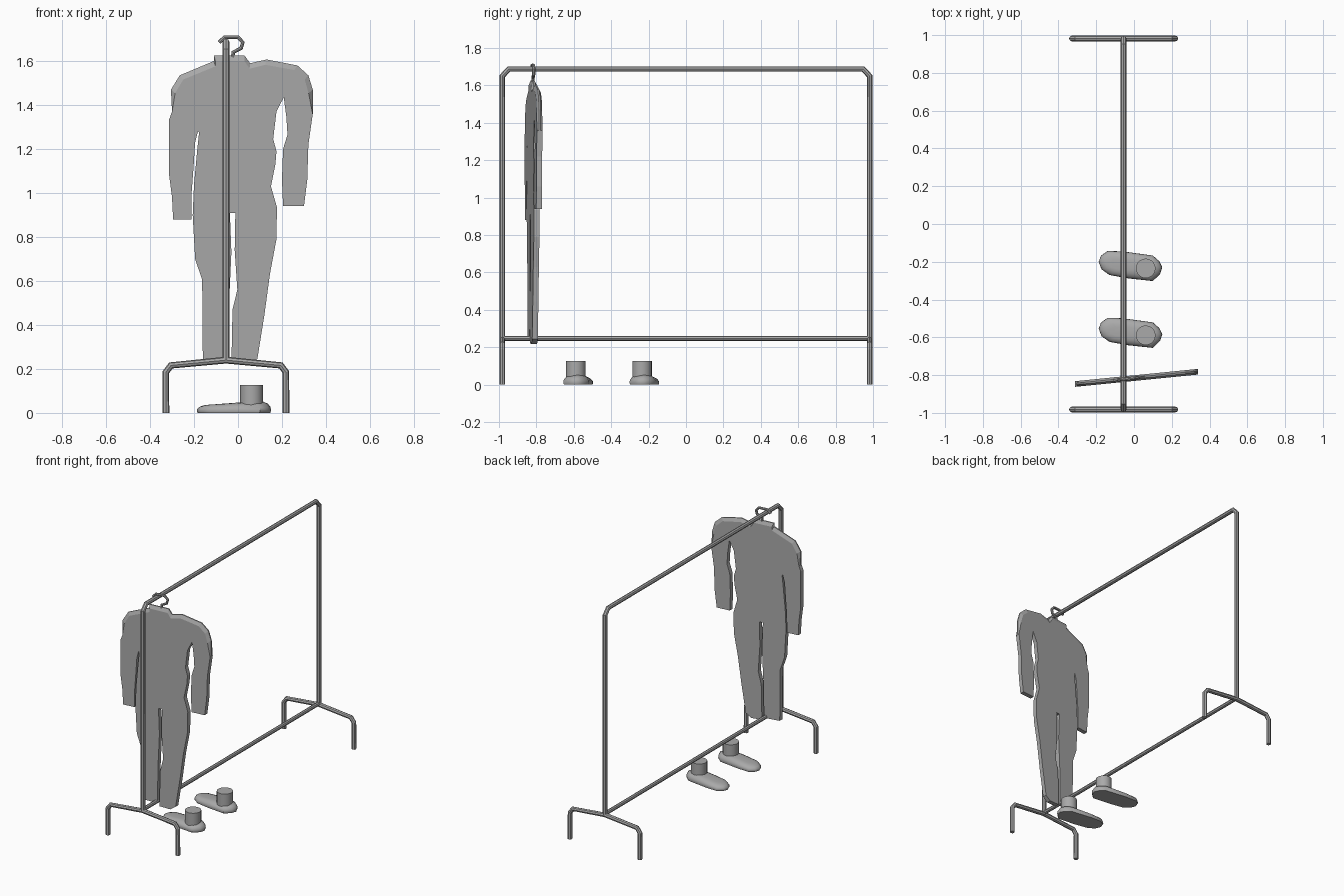
import bpy, bmesh, math
from mathutils import Vector

cube = bpy.data.objects.get("Cube")
if cube:
    bpy.data.objects.remove(cube)

grey = bpy.data.materials.new("mid grey")
grey.use_nodes = True
grey.diffuse_color = (0.4, 0.4, 0.4, 1)
grey.node_tree.nodes["Principled BSDF"].inputs["Base Color"].default_value = (0.4, 0.4, 0.4, 1)


def add(name, data):
    obj = bpy.data.objects.new(name, data)
    bpy.context.collection.objects.link(obj)
    data.materials.append(grey)
    return obj


def tube(name, points, radius):
    """Faceted tube along a path."""
    curve = bpy.data.curves.new(name, 'CURVE')
    curve.dimensions = '3D'
    curve.bevel_depth = radius
    curve.bevel_resolution = 2
    curve.use_fill_caps = True
    spline = curve.splines.new('POLY')
    spline.points.add(len(points) - 1)
    for p, co in zip(spline.points, points):
        p.co = (*co, 1)
    spline.use_smooth = False
    return add(name, curve)


def loft(name, rings):
    """Closed solid through rings that share a point count."""
    bm = bmesh.new()
    loops = [[bm.verts.new(p) for p in ring] for ring in rings]
    n = len(loops[0])
    for a, b in zip(loops, loops[1:]):
        for i in range(n):
            j = (i + 1) % n
            bm.faces.new((a[i], a[j], b[j], b[i]))
    bm.faces.new(loops[0])
    bm.faces.new(loops[-1])
    bmesh.ops.recalc_face_normals(bm, faces=bm.faces)
    mesh = bpy.data.meshes.new(name)
    bm.to_mesh(mesh)
    bm.free()
    return add(name, mesh)


# Rack: one bent rail, a lower bar and two bent feet
RX, RY, R = -0.055, 0.982, 0.0155
half = [(RX, -RY, 0.24), (RX, -RY, 1.65), (RX, -RY + 0.035, 1.688)]
tube("rack_rail", half + [(x, -y, z) for x, y, z in reversed(half)], R)
tube("lower_bar", [(RX, -RY, 0.248), (RX, RY, 0.248)], 0.0135)
for name, y in (("front_foot", -RY), ("back_foot", RY)):
    side = [(0.273, 0), (0.273, 0.185), (0.25, 0.216)]
    path = [(RX - x, y, z) for x, z in side] + [(RX, y, 0.24)]
    path += [(RX + x, y, z) for x, z in reversed(side)]
    tube(name, path, R)

# Hanging suit: flat outline with softened shoulders
shoulders = [(-.11, 1.6), (-.11, 1.625), (.03, 1.625), (.055, 1.59), (.13, 1.607),
             (.27, 1.58), (.32, 1.535), (.34, 1.47)]
left_arm = [(.34, 1.36), (.32, 1.22), (.315, 1.06), (.3, .94), (.205, .94),
            (.2, 1.06), (.205, 1.2), (.225, 1.265), (.22, 1.345), (.208, 1.435)]
left_leg = [(.175, 1.37), (.16, 1.245), (.175, 1.19), (.17, 1.13), (.15, 1.03),
            (.177, .935), (.175, .79), (.145, .63), (.12, .445), (.088, .245),
            (.05, .218), (-.03, .222), (-.025, .47), (-.003, .56), (-.015, .74), (-.012, .91)]
right_leg = [(-.037, .91), (-.03, .73), (-.04, .51), (-.045, .24), (-.16, .245),
             (-.163, .605), (-.195, .7), (-.206, .9), (-.2, 1.04), (-.185, 1.2), (-.177, 1.275)]
right_arm = [(-.182, 1.28), (-.195, 1.23), (-.202, 1.12), (-.211, 1), (-.212, .88), (-.295, .88),
             (-.3, .98), (-.313, 1.08), (-.313, 1.335), (-.3, 1.37), (-.305, 1.47), (-.265, 1.535)]
outline = shoulders + left_arm + left_leg + right_leg + right_arm


def suit_y(x):
    return -0.816 + 0.1 * x


def suit_ring(depth, soften):
    ring = []
    for x, z in outline:
        p = Vector((x, z))
        if z > 1.46:
            p += (Vector((0.02, 1.2)) - p).normalized() * soften
        ring.append((p.x, suit_y(p.x) + depth, p.y))
    return ring


loft("suit", [suit_ring(d, s) for d, s in
              ((-0.015, 0.025), (-0.004, 0), (0.004, 0), (0.015, 0.025))])

# Hanger hook
hook = [(-.085, 1.685), (-.062, 1.708), (0, 1.708), (.022, 1.685),
        (.014, 1.658), (-.022, 1.64), (-.025, 1.59)]
tube("hanger_hook", [(x, suit_y(x), z) for x, z in hook], 0.009)

# Pair of shoes, each a rounded body with an ankle stub
sole = [(-.187, -.2), (-.175, -.168), (-.14, -.143), (-.06, -.145), (.1, -.167), (.135, -.198),
        (.15, -.23), (.138, -.265), (.1, -.302), (-.03, -.288), (-.13, -.27), (-.172, -.24)]


def shoe_ring(z, scale, offset):
    cx, cy = -0.018, -0.22
    return [(cx + (x - cx) * (0.5 + 0.5 * scale), cy + (y - cy) * scale + offset,
             z * (0.93 + x)) for x, y in sole]


for name, offset in (("left_shoe", 0), ("right_shoe", -0.354)):
    body = loft(name, [shoe_ring(z, s, offset) for z, s in
                       ((0, 0.96), (0.008, 1), (0.024, 0.98), (0.038, 0.84), (0.047, 0.6), (0.05, 0.35))])
    bm = bmesh.new()
    bmesh.ops.create_cone(bm, cap_ends=True, segments=20, radius1=0.052, radius2=0.052, depth=0.1)
    mesh = bpy.data.meshes.new(name + "_ankle")
    bm.to_mesh(mesh)
    bm.free()
    ankle = add(name + "_ankle", mesh)
    ankle.location = (0.062, -0.235 + offset, 0.077)
    for obj in (body, ankle):
        bpy.ops.object.select_all(action='DESELECT')
        obj.select_set(True)
        bpy.context.view_layer.objects.active = obj
        bpy.ops.object.shade_smooth_by_angle(angle=math.radians(45))
